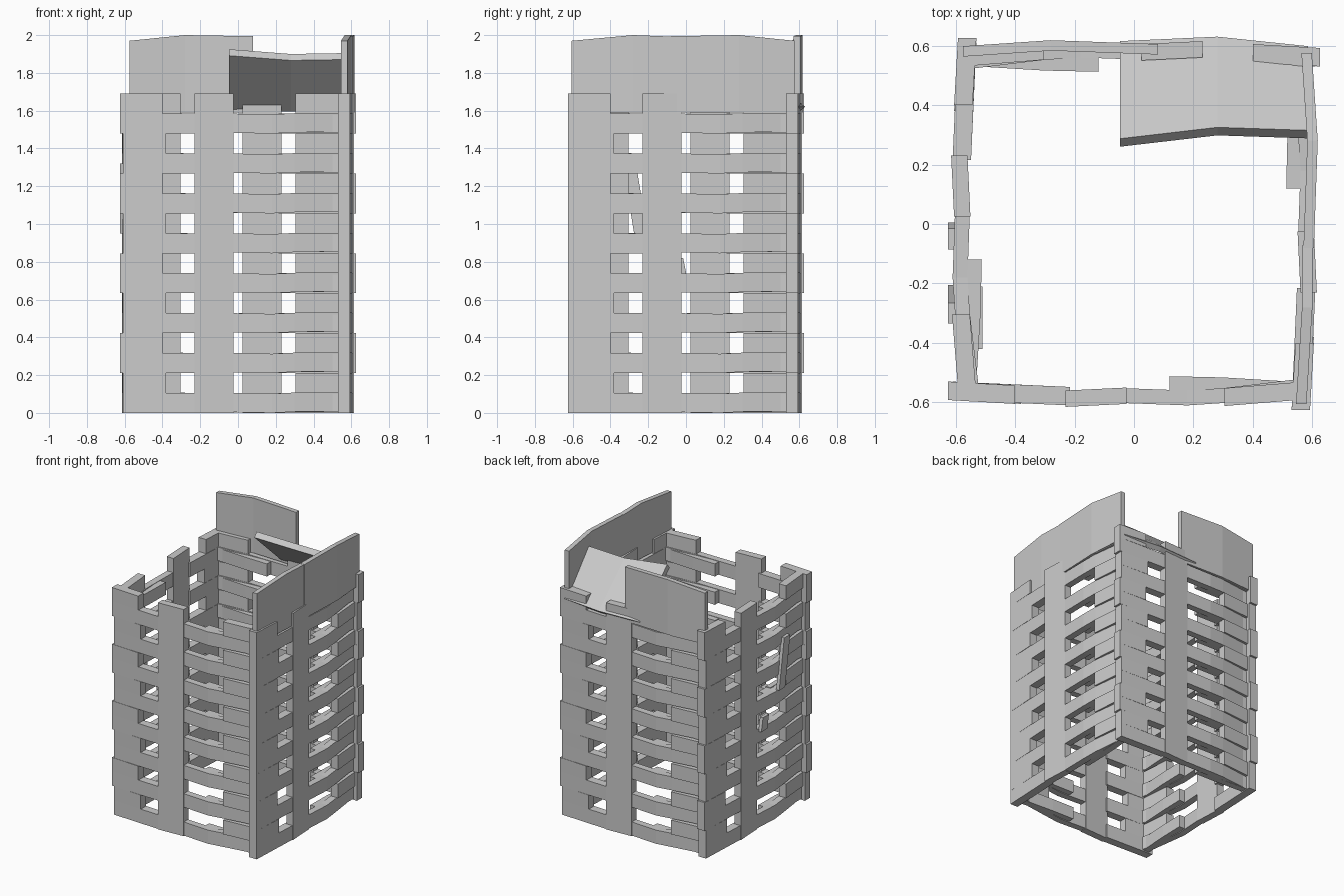
import bpy, bmesh

if "Cube" in bpy.data.objects:
    bpy.data.objects.remove(bpy.data.objects["Cube"])

H = 1.69 / 16          # height of one layer of planks
SIDES = ["front", "right", "back", "left"]


def place(k, u, d):
    """Wall coordinates (along, outward) to x, y for side k."""
    return [(u, -d), (d, u), (-u, d), (-d, -u)][k]


def loft(bm, sections):
    """Closed bar through a row of four-point cross-sections."""
    rows = [[bm.verts.new(p) for p in s] for s in sections]
    for a, b in zip(rows, rows[1:]):
        for i in range(4):
            j = (i + 1) % 4
            bm.faces.new((a[i], a[j], b[j], b[i]))
    bm.faces.new(rows[0][::-1])
    bm.faces.new(rows[-1])


def plank(bm, k, pts, z0, z1, th):
    """Bent board; each point is (u, outer d, bottom shift, top shift)."""
    secs = []
    for p in pts:
        u, d, lo, hi = (tuple(p) + (0, 0))[:4]
        a, b = place(k, u, d), place(k, u, d - th)
        secs.append([(*a, z0 + lo), (*b, z0 + lo), (*b, z1 + hi), (*a, z1 + hi)])
    loft(bm, secs)


def finish(bm, name):
    bmesh.ops.recalc_face_normals(bm, faces=bm.faces)
    me = bpy.data.meshes.new(name)
    bm.to_mesh(me)
    bm.free()
    ob = bpy.data.objects.new(name, me)
    bpy.context.collection.objects.link(ob)
    return ob


for k, side in enumerate(SIDES):
    corner, middle, slats, blocks = [bmesh.new() for _ in range(4)]
    for i in range(16):
        z0, z1 = i * H, (i + 1) * H
        even = i % 2 == 0
        # corner boards, every second pair sticks out a little
        out = -0.625 if i % 4 > 1 or k == 1 else -0.61
        end, de = (-0.215, 0.61) if even else (-0.40, 0.605)
        if i % 4 == 1:
            end = -0.38
        plank(corner, k, [(out, 0.592), (end, de)], z0, z1, 0.062)
        # middle post, one block per layer
        plank(middle, k, [(-0.23, 0.615), (-0.025, 0.605)], z0, z1, 0.055)
        if even:
            # long bent slats running from the middle post to the next corner
            plank(slats, k, [(-0.04, 0.602, 0, 0), (0.18, 0.61, -0.004, -0.004),
                             (0.3, 0.602, 0.002, 0.002), (0.55, 0.572, 0.006, 0.004)],
                  z0 + 0.004, z1, 0.05)
            # inner lap board
            plank(slats, k, [(0.12, 0.562), (0.3, 0.566), (0.53, 0.58)],
                  z0 + 0.006, z1 - 0.006, 0.05)
        else:
            # right-hand spacer blocks
            plank(blocks, k, [(0.305, 0.612), (0.55, 0.592)], z0, z1, 0.06)
    finish(corner, side + "_corner_boards")
    finish(middle, side + "_middle_post")
    finish(slats, side + "_slats")
    finish(blocks, side + "_spacer_blocks")

# upright lid panels on the right and back walls
LEFT = [(-0.605, 0.58, 0, -0.03), (-0.28, 0.6, 0, 0), (-0.07, 0.602, 0, -0.008)]
RIGHT = [(-0.08, 0.605, 0, -0.006), (0.28, 0.618, 0, 0), (0.575, 0.598, 0, -0.03)]
for name, k, pts in [("right_front_panel", 1, LEFT), ("right_rear_panel", 1, RIGHT),
                     ("back_upright_panel", 2, RIGHT)]:
    bm = bmesh.new()
    plank(bm, k, pts, 1.59, 2.0, 0.035)
    finish(bm, name)

# lid panel folded inwards at the back
bm = bmesh.new()
loft(bm, [[(x, yb - 0.03, 1.595), (x, yb, 1.62), (x, yf + 0.027, zf), (x, yf, zf - 0.034)]
          for x, yb, yf, zf in [(-0.047, 0.615, 0.26, 1.925), (0.28, 0.63, 0.298, 1.9),
                                (0.585, 0.598, 0.288, 1.905)]])
finish(bm, "folded_back_panel")

# loose splinters on the left wall
bm = bmesh.new()
for y0, z0, y1, z1 in [(-0.24, 0.95, -0.3, 1.32), (-0.03, 0.72, -0.05, 0.82)]:
    loft(bm, [[(-0.60, y - 0.035, z), (-0.60, y + 0.035, z),
               (-0.625, y + 0.035, z), (-0.625, y - 0.035, z)]
              for y, z in [(y0, z0), (y1, z1)]])
loft(bm, [[(-0.51, y, 0.85), (-0.55, y, 0.85), (-0.55, y, 0.95), (-0.51, y, 0.95)]
          for y in (-0.21, -0.42)])
finish(bm, "loose_boards")
